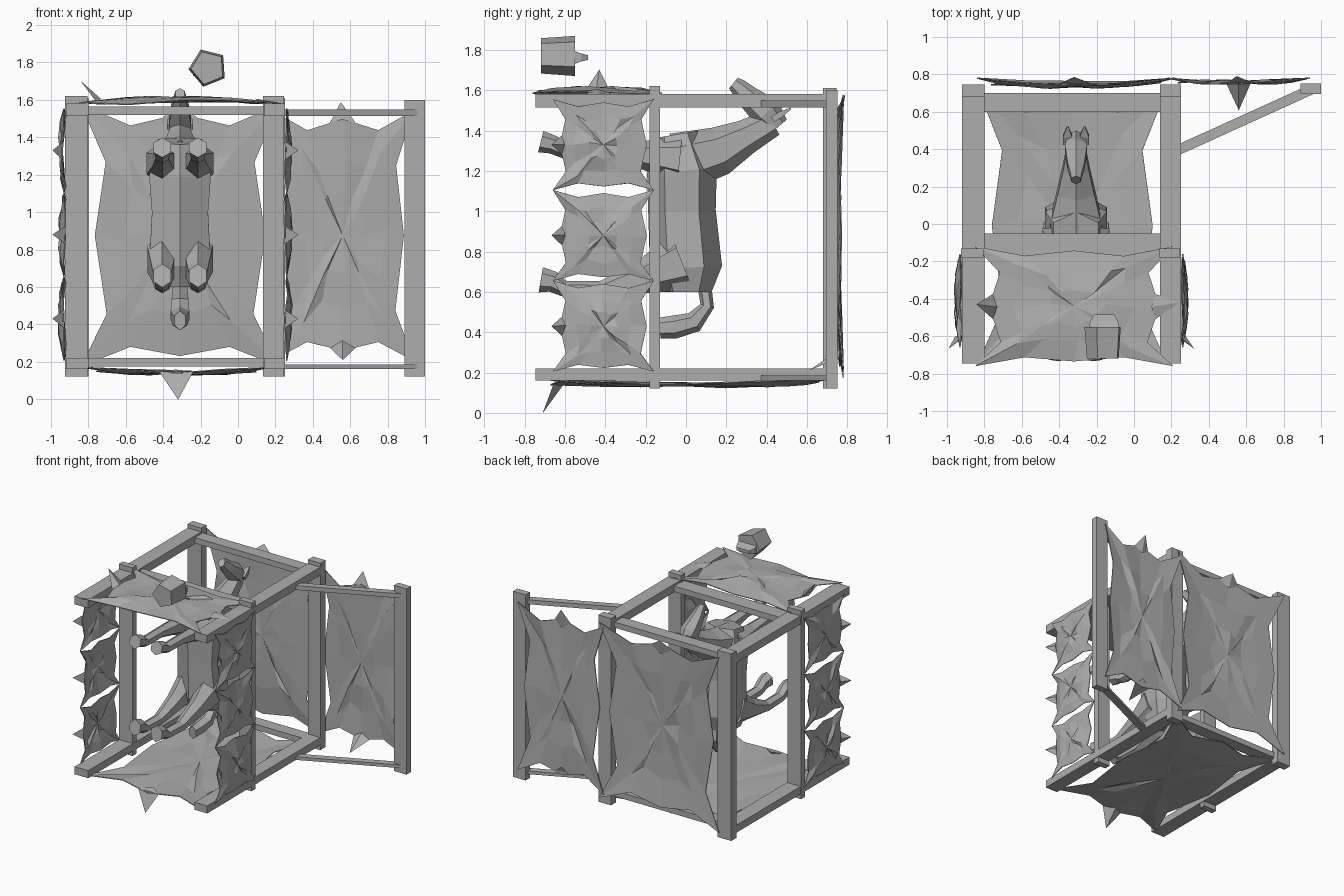
import bpy, bmesh, math, random
from mathutils import Vector

if "Cube" in bpy.data.objects:
    bpy.data.objects.remove(bpy.data.objects["Cube"])

random.seed(4)
grey = bpy.data.materials.new("plain grey")
grey.diffuse_color = (0.42, 0.42, 0.42, 1)
grey.use_nodes = True
grey.node_tree.nodes["Principled BSDF"].inputs["Base Color"].default_value = grey.diffuse_color


def finish(name, bm):
    bmesh.ops.recalc_face_normals(bm, faces=bm.faces)
    me = bpy.data.meshes.new(name)
    bm.to_mesh(me)
    bm.free()
    me.materials.append(grey)
    ob = bpy.data.objects.new(name, me)
    bpy.context.collection.objects.link(ob)
    return ob


def skin(name, rings):
    """Bridge rings of points and cap both ends."""
    bm = bmesh.new()
    vs = [[bm.verts.new(p) for p in r] for r in rings]
    n = len(vs[0])
    for a, b in zip(vs, vs[1:]):
        for i in range(n):
            j = (i + 1) % n
            bm.faces.new((a[i], a[j], b[j], b[i]))
    bm.faces.new(vs[0])
    bm.faces.new(vs[-1][::-1])
    return finish(name, bm)


def box(name, x0, x1, y0, y1, z0, z1):
    return skin(name, [[(x0, y0, z), (x1, y0, z), (x1, y1, z), (x0, y1, z)] for z in (z0, z1)])


def limb(name, x, path, sides=6):
    """Tapered limb in a y-z plane; path = (y, z, half width in x, half depth)."""
    pts = [Vector((x, p[0], p[1])) for p in path]
    rings = []
    for i, (c, p) in enumerate(zip(pts, path)):
        t = (pts[min(i + 1, len(pts) - 1)] - pts[max(i - 1, 0)]).normalized()
        side = Vector((1, 0, 0))
        up = t.cross(side)
        k = 1 / math.cos(math.pi / sides)
        ring = []
        for s in range(sides):
            a = 2 * math.pi * (s + 0.5) / sides
            ring.append(c + side * (p[2] * k * math.cos(a)) + up * (p[3] * k * math.sin(a)))
        rings.append(ring)
    return skin(name, rings)


# outline of a stretched hide: pulled corners, notched edges
OUTLINE = [(1, 1), (.5, .84), (0, .93), (-.5, .84), (-1, 1), (-.75, .56), (-.86, 0), (-.74, -.6),
           (-1, -1), (-.5, -.85), (0, -.92), (.5, -.85), (1, -1), (.74, -.6), (.86, 0), (.75, .56)]


def hide(name, centre, u, v, n, bulge, spikes=(), lift=0.012):
    """Stretched hide sheet; spikes = (outline index, tip position)."""
    centre, u, v, n = map(Vector, (centre, u, v, n))
    bm = bmesh.new()
    place = lambda a, b, w: bm.verts.new(centre + u * a + v * b + n * w)
    rnd = lambda s: random.uniform(-s, s)
    rings = [[place(a, b, lift if i % 4 == 0 else rnd(.012)) for i, (a, b) in enumerate(OUTLINE)]]
    for k, h in ((.66, .6), (.33, .9)):
        rings.append([place(a * k * (.84 if i % 4 == 0 and a * b else 1) + rnd(.05),
                            b * k + rnd(.05), bulge * h + rnd(.012))
                      for i, (a, b) in enumerate(OUTLINE)])
    mid = place(0, 0, bulge)
    for i in range(16):
        j = (i + 1) % 16
        for r, q in zip(rings, rings[1:]):
            bm.faces.new((r[i], r[j], q[j], q[i]))
        bm.faces.new((rings[-1][i], rings[-1][j], mid))
    # pulled-out tips along the edges
    for i, tip in spikes:
        o, c = rings[0], rings[0][i].co
        t = bm.verts.new(tip)
        a = bm.verts.new(c.lerp(o[i - 1].co, .35))
        b = bm.verts.new(c.lerp(o[(i + 1) % 16].co, .35))
        m = bm.verts.new(c.lerp(rings[1][i].co, .3) + n * .015)
        for f in ((a, t, m), (m, t, b), (b, t, a), (a, m, b)):
            bm.faces.new(f)
    ob = finish(name, bm)
    mod = ob.modifiers.new("thickness", 'SOLIDIFY')
    mod.thickness = 0.006
    mod.offset = 0
    return ob


# timber frame
for side, x0, x1 in (("left", -.92, -.80), ("right", .14, .25)):
    box(side + "_rear_post", x0, x1, .68, .745, .12, 1.61)
    box(side + "_middle_post", x0 - .005, x1 - .005, -.18, -.13, .12, 1.62)
    box(side + "_top_rail", x0, x1, -.745, .72, 1.515, 1.58)
    box(side + "_bottom_rail", x0, x1, -.745, .72, .16, .22)
box("outer_post", .89, 1.0, .695, .75, .12, 1.60)
box("top_middle_beam", -.85, .18, -.17, -.05, 1.52, 1.565)
box("top_rear_beam", -.85, .18, .60, .70, 1.52, 1.565)
box("bottom_rear_beam", -.85, .18, .60, .70, .175, .22)

# slanted braces to the outer post
for name, z0, z1 in (("upper_brace", 1.515, 1.55), ("lower_brace", .16, .185)):
    a, b = Vector((.19, .375, 0)), Vector((.95, .72, 0))
    s = Vector((-.41, .91, 0)) * .027
    skin(name, [[p + Vector((0, 0, z)) for p in (a - s, b - s, b + s, a + s)] for z in (z0, z1)])

# large hides
hide("rear_hide", (-.31, .755, .875), (.53, 0, 0), (0, 0, .70), (0, 1, 0), -.02,
     [(2, (-.32, .785, 1.57))], .025)
hide("wing_hide", (.56, .76, .875), (.38, 0, 0), (0, 0, .67), (0, 1, 0), .0,
     [(2, (.55, .79, 1.585)), (10, (.56, .61, .21))], .02)
hide("floor_hide", (-.33, -.01, .15), (.50, 0, 0), (0, .72, 0), (0, 0, 1), -.015,
     [(10, (-.32, -.71, 0))], .02)
hide("roof_hide", (-.32, -.44, 1.585), (.53, 0, 0), (0, .32, 0), (0, 0, 1), .025,
     [(6, (-.84, -.43, 1.70)), (14, (.24, -.42, 1.58))], 0)

# small hides on both sides
for side, x, s in (("left", -.93, -1), ("right", .26, 1)):
    for k, z in enumerate((.43, .88, 1.33)):
        hide("%s_side_hide_%d" % (side, k + 1), (x, -.41, z), (0, .25, 0), (0, 0, .225), (s, 0, 0),
             .02, [(6, (x + s * .06, -.665, z))], 0)

# animal body, head up, legs to the front
X = -.31
limb("body", X, [(.0, .60, .13, .11), (-.0, .72, .165, .155), (-.02, 1.0, .15, .145),
                 (-.02, 1.2, .165, .15), (-.05, 1.38, .12, .10)])
limb("neck", X, [(-.04, 1.24, .15, .13), (.17, 1.30, .10, .105), (.30, 1.37, .07, .075),
                 (.43, 1.44, .045, .06)])
limb("head", X, [(.46, 1.42, .04, .045), (.40, 1.49, .06, .07), (.31, 1.565, .045, .05),
                 (.26, 1.615, .03, .038), (.235, 1.635, .025, .03)])
limb("tail", X, [(.09, .64, .035, .03), (.105, .53, .045, .03), (.04, .45, .05, .045),
                 (-.06, .425, .04, .05), (-.13, .42, .03, .045)])
for side, s in (("left", -1), ("right", 1)):
    limb(side + "_ear", X + s * .045, [(.43, 1.455, .025, .015), (.47, 1.48, .025, .015),
                                       (.52, 1.51, .004, .004)], 4)
    limb(side + "_front_leg", X + s * .095, [(-.03, 1.26, .085, .10), (-.24, 1.28, .05, .055),
         (-.42, 1.30, .038, .035), (-.60, 1.30, .035, .035), (-.66, 1.33, .04, .04),
         (-.72, 1.345, .047, .047)])
    limb(side + "_rear_leg", X + s * .095, [(-.02, .75, .08, .13), (-.22, .67, .055, .07),
         (-.42, .61, .038, .038), (-.60, .615, .035, .035), (-.66, .65, .04, .045),
         (-.72, .66, .047, .055)])

# five-sided block floating above, with a wedge on its back
C = (-.16, 1.772)


def pentagon(y, r):
    return [(C[0] + r * math.cos(a), y, C[1] + r * math.sin(a))
            for a in (math.radians(112 + 72 * i) for i in range(5))]


skin("block", [pentagon(-.72, .092), pentagon(-.55, .105)])
skin("block_wedge", [[(C[0] + w * sx, y, C[1] - .01 + h * sz)
                      for sx, sz in ((-1, -1), (1, -1), (1, 1), (-1, 1))]
                     for y, w, h in ((-.56, .08, .035), (-.52, .075, .02), (-.485, .055, .012))])
